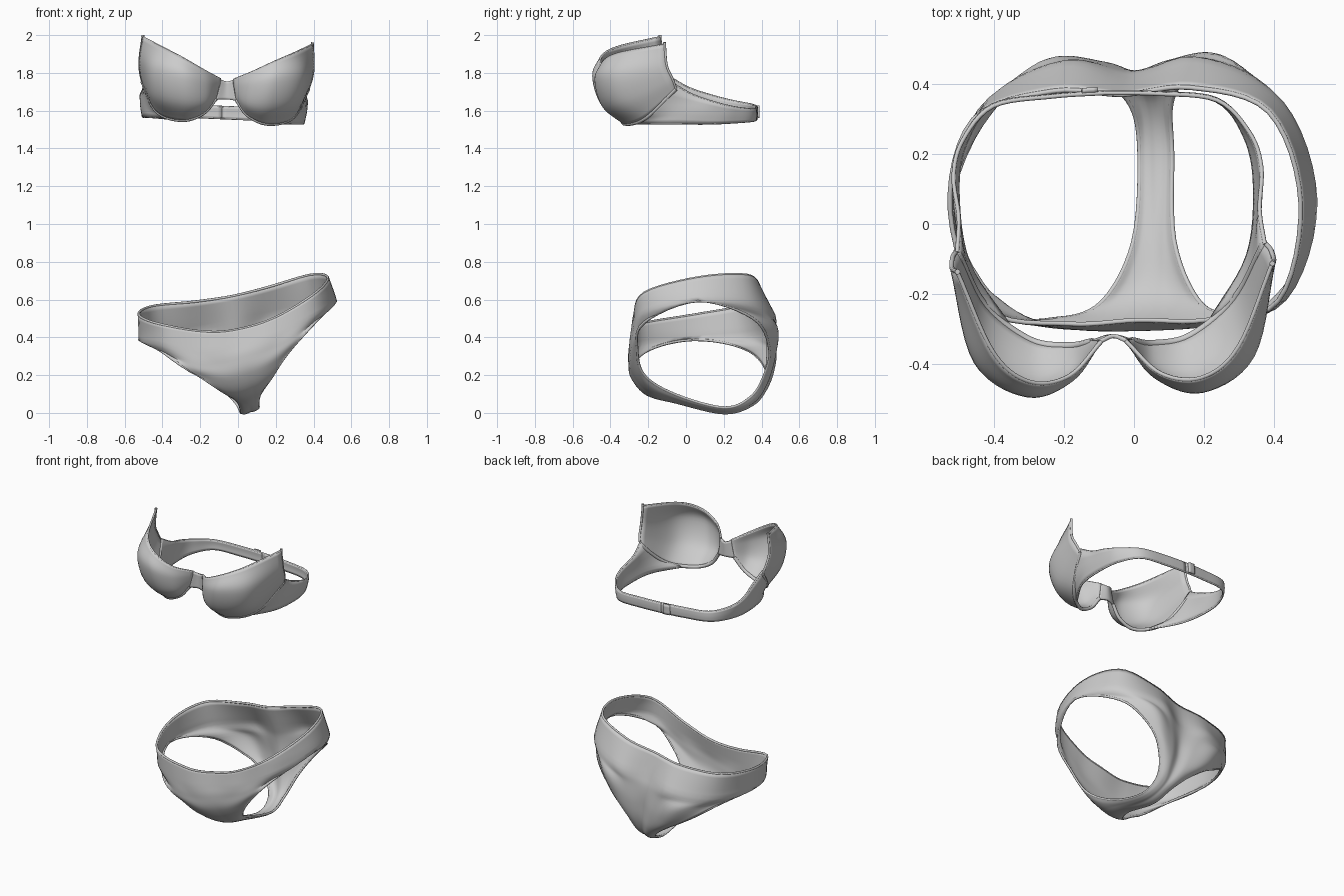
import bpy, bmesh
from math import radians
from mathutils import Vector, Matrix

if "Cube" in bpy.data.objects:
    bpy.data.objects.remove(bpy.data.objects["Cube"])


def spline(pts, n, pre=None, post=None):
    """Catmull-Rom samples through points, n per span; optional guide points past the ends."""
    p = [Vector(q) for q in pts]
    p = [pre or 2 * p[0] - p[1]] + p + [post or 2 * p[-1] - p[-2]]
    out = []
    for i in range(1, len(p) - 2):
        a, b, c, d = p[i - 1:i + 3]
        for k in range(n):
            t = k / n
            out.append(0.5 * (2 * b + (c - a) * t + (2 * a - 5 * b + 4 * c - d) * t * t
                              + (3 * b - a - 3 * c + d) * t ** 3))
    return out + [p[-2]]


def surface(rows, nu, nv):
    """Grid of points lofted through rows of control points."""
    lines = [spline(r, nu) for r in rows]
    return [list(r) for r in zip(*[spline(c, nv) for c in zip(*lines)])]


def mirror(pts):
    return [Vector((-p[0], p[1], p[2])) for p in pts]


def clip(v):
    return min(1, max(0, v))


def cloth(name, grid, mat, thick=0.012):
    bm = bmesh.new()
    vs = [[bm.verts.new(mat @ p) for p in row] for row in grid]
    for a, b in zip(vs, vs[1:]):
        for i in range(len(a) - 1):
            bm.faces.new((a[i], a[i + 1], b[i + 1], b[i]))
    bmesh.ops.remove_doubles(bm, verts=bm.verts, dist=0.0005)
    bmesh.ops.recalc_face_normals(bm, faces=bm.faces)
    for f in bm.faces:
        f.smooth = True
    me = bpy.data.meshes.new(name)
    bm.to_mesh(me)
    bm.free()
    ob = bpy.data.objects.new(name, me)
    bpy.context.collection.objects.link(ob)
    m = ob.modifiers.new("thickness", 'SOLIDIFY')
    m.thickness = thick
    m.offset = 0
    return ob


def hem(name, pts, mat, r=0.007, closed=False):
    cu = bpy.data.curves.new(name, 'CURVE')
    cu.dimensions = '3D'
    cu.bevel_depth = r
    cu.bevel_resolution = 2
    cu.use_fill_caps = True
    sp = cu.splines.new('POLY')
    sp.points.add(len(pts) - 1)
    for q, p in zip(sp.points, pts):
        q.co = (*(mat @ p), 1)
    sp.use_cyclic_u = closed
    ob = bpy.data.objects.new(name, cu)
    bpy.context.collection.objects.link(ob)


def tilt(pivot, ry, rz=0):
    t = Matrix.Translation(pivot)
    return t @ Matrix.Rotation(radians(rz), 4, 'Z') @ Matrix.Rotation(radians(ry), 4, 'Y')


# ---- Briefs: half rows from centre to leg edge, waist front -> crotch -> waist back
front = [
    [(0, -.275, .445), (.2, -.28, .47), (.425, -.23, .555), (.51, .05, .62)],
    [(0, -.29, .37), (.2, -.29, .385), (.43, -.225, .45), (.53, .05, .49)],
    [(0, -.30, .30), (.15, -.295, .31), (.29, -.28, .35), (.4, -.235, .40)],
    [(0, -.285, .21), (.09, -.285, .22), (.17, -.28, .245), (.25, -.265, .28)],
    [(0, -.205, .11), (.05, -.205, .115), (.1, -.21, .135), (.14, -.22, .165)],
    [(0, -.05, .06), (.02, -.05, .062), (.042, -.05, .068), (.06, -.05, .08)],
]
back = [
    [(0, .2, .008), (.018, .2, .006), (.034, .2, .008), (.048, .2, .015)],
    [(0, .345, .05), (.02, .35, .05), (.04, .35, .055), (.06, .34, .07)],
    [(0, .41, .15), (.05, .425, .15), (.09, .425, .16), (.125, .41, .175)],
    [(0, .43, .29), (.08, .455, .28), (.17, .465, .28), (.24, .435, .295)],
    [(0, .43, .40), (.13, .462, .40), (.27, .465, .41), (.41, .345, .42)],
    [(0, .41, .48), (.2, .462, .48), (.44, .335, .49), (.53, .05, .49)],
    [(0, .37, .62), (.2, .385, .63), (.43, .31, .65), (.51, .05, .62)],
]
N = 6
M = tilt((0, 0, .5), -11.2, 1.5) @ Matrix.Translation((0, 0, -.5))
half = front + back
lines = []
for i, r in enumerate(half):
    post = pre = None
    if i in (0, 1, len(half) - 2, len(half) - 1):   # flow smoothly round the hips
        post = Vector(half[-1 - i][2])
        pre = mirror([post])[0]
    lines.append(spline(mirror(r[:0:-1]) + [Vector(p) for p in r], N, pre, post))
cols = []
for j, c in enumerate(zip(*lines)):   # leg openings curve smoothly under the hip band
    w = clip((abs(j - 3 * N) - 2 * N) / N) ** 2
    body = spline(c[1:-1], N, c[0].lerp(c[-3], w), c[-1].lerp(c[2], w))
    cols.append([c[0].lerp(c[1], k / N) for k in range(N)] + body
                + [c[-2].lerp(c[-1], k / N) for k in range(1, N + 1)])
g = [list(r) for r in zip(*cols)]
for row in g:                     # the crotch and left leg hang slightly to one side
    for p in row:
        p.x -= .028 * clip((.52 - p.z) / .3)
        p.z -= .12 * max(0, -p.x) * clip((.47 - p.z) / .15) * clip((.53 + p.x) / .15)
cloth("briefs", g, M)
hem("briefs_waist_hem", g[0] + g[-1][-2:0:-1], M, closed=True)
for side, e in (("left", 0), ("right", -1)):
    hem("briefs_leg_hem_" + side, [r[e] for r in g[N:-1 - N]], M, closed=True)

# ---- Bra: right half in local space, mirrored for the left
B = Matrix.Translation((-.07, 0, 0)) @ tilt((0, 0, 1.7), 2.5, 1.5) @ Matrix.Translation((0, 0, -1.7))
cup = [
    [(.035, -.335, 1.765), (.13, -.43, 1.81), (.245, -.445, 1.87), (.35, -.36, 1.92), (.45, -.125, 1.97)],
    [(.04, -.335, 1.735), (.12, -.44, 1.74), (.25, -.483, 1.78), (.395, -.385, 1.81), (.46, -.115, 1.86)],
    [(.047, -.335, 1.70), (.115, -.415, 1.64), (.24, -.44, 1.635), (.385, -.345, 1.67), (.455, -.085, 1.79)],
    [(.055, -.335, 1.66), (.12, -.345, 1.58), (.23, -.325, 1.54), (.36, -.22, 1.58), (.44, -.065, 1.735)],
]
wing = [
    [(.44, -.07, 1.755), (.43, .03, 1.70), (.44, .15, 1.66), (.41, .25, 1.635),
     (.32, .345, 1.62), (.15, .368, 1.62), (0, .374, 1.62)],
    [(.385, -.19, 1.61), (.425, -.03, 1.62), (.435, .13, 1.605), (.408, .245, 1.595),
     (.322, .347, 1.59), (.15, .37, 1.59), (0, .376, 1.59)],
    [(.29, -.28, 1.545), (.40, -.1, 1.55), (.425, .1, 1.55), (.40, .24, 1.555),
     (.32, .345, 1.56), (.15, .368, 1.56), (0, .374, 1.56)],
]
cup_g = surface(cup, 7, 6)
wing_g = surface(wing, 6, 3)
for side in ("right", "left"):
    flip = (lambda r: r) if side == "right" else mirror
    c = [flip(r) for r in cup_g]
    w = [flip(r) for r in wing_g]
    cloth("cup_" + side, c, B)
    cloth("wing_" + side, w, B)
    hem("cup_top_hem_" + side, c[0], B, .006)
    hem("underwire_" + side, c[-1], B, .011)
    hem("cup_outer_hem_" + side, [r[-1] for r in c], B, .007)
    hem("wing_top_hem_" + side, w[0], B, .006)
    hem("wing_bottom_hem_" + side, w[-1], B, .006)
    # strap loop stub at the cup tip
    tip = c[0][-1]
    hem("strap_loop_" + side, [tip, tip + Vector((0, 0, .012))], B, .008)

# Centre gore between the cups
gore = [[(-x, -.335, zs), (0, -.32, zc), (x, -.335, zs)]
        for x, zs, zc in ((.038, 1.765, 1.755), (.046, 1.71, 1.705), (.057, 1.655, 1.66))]
cloth("centre_gore", surface(gore, 5, 4), B)

# Back clasp
clasp = [[(-.065, .382, z), (-.045, .384, z), (-.02, .384, z)] for z in (1.56, 1.59, 1.625)]
cloth("back_clasp", surface(clasp, 2, 2), B, .014)
